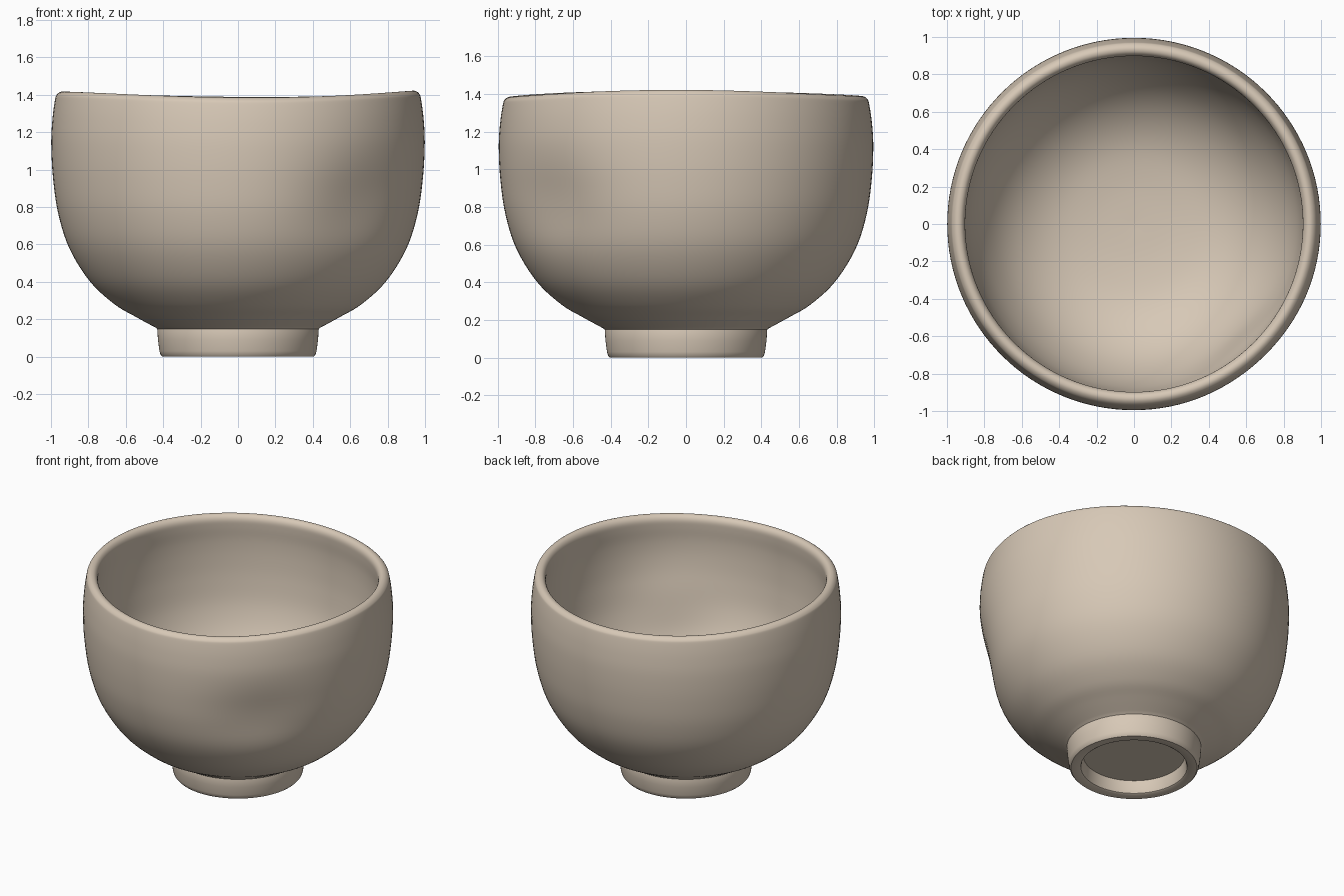
import bpy, bmesh, math

if "Cube" in bpy.data.objects:
    bpy.data.objects.remove(bpy.data.objects["Cube"])

SEG = 128


def smooth_curve(pts, n=5):
    """Catmull-Rom interpolation through the profile points."""
    out = []
    for i in range(len(pts) - 1):
        p0, p1 = pts[max(i - 1, 0)], pts[i]
        p2, p3 = pts[i + 1], pts[min(i + 2, len(pts) - 1)]
        for k in range(n):
            t = k / n
            out.append(tuple(
                0.5 * (2 * b + (c - a) * t + (2 * a - 5 * b + 4 * c - d) * t * t
                       + (3 * b - a - 3 * c + d) * t ** 3)
                for a, b, c, d in zip(p0, p1, p2, p3)))
    return out + [pts[-1]]


def hand_shape(r, z, a):
    """Gentle hand-made irregularity: wavy rim and a thumb dent at front right."""
    w = min(max(z / 1.4, 0), 1.05) ** 3
    da = (a + math.radians(47) + math.pi) % (2 * math.pi) - math.pi
    dent = 0.045 * math.exp(-(da / 0.36) ** 2 - ((z - 0.80) / 0.25) ** 2)
    r = r * (1 + 0.003 * w * math.cos(2 * a)) - dent * min(r, 1)
    return r, z + w * (0.016 * math.cos(2 * a) + 0.003 * math.cos(3 * a + 0.6))


def lathe(name, profile, closed=False, deform=None):
    bm = bmesh.new()
    rings = []
    for r, z in profile:
        if r < 1e-5:
            rings.append([bm.verts.new((0, 0, z))])
            continue
        ring = []
        for i in range(SEG):
            a = 2 * math.pi * i / SEG
            rr, zz = deform(r, z, a) if deform else (r, z)
            ring.append(bm.verts.new((rr * math.cos(a), rr * math.sin(a), zz)))
        rings.append(ring)
    pairs = list(zip(rings, rings[1:]))
    if closed:
        pairs.append((rings[-1], rings[0]))
    for lo, hi in pairs:
        for i in range(SEG):
            j = (i + 1) % SEG
            if len(lo) == 1:
                bm.faces.new((lo[0], hi[j], hi[i]))
            elif len(hi) == 1:
                bm.faces.new((lo[i], lo[j], hi[0]))
            else:
                bm.faces.new((lo[i], lo[j], hi[j], hi[i]))
    bmesh.ops.recalc_face_normals(bm, faces=bm.faces)
    me = bpy.data.meshes.new(name)
    bm.to_mesh(me)
    bm.free()
    ob = bpy.data.objects.new(name, me)
    bpy.context.collection.objects.link(ob)
    bpy.ops.object.select_all(action='DESELECT')
    ob.select_set(True)
    bpy.context.view_layer.objects.active = ob
    bpy.ops.object.shade_smooth_by_angle(angle=math.radians(35))
    clay = bpy.data.materials.get("clay") or bpy.data.materials.new("clay")
    clay.diffuse_color = (0.68, 0.58, 0.47, 1)
    clay.use_nodes = True
    clay.node_tree.nodes["Principled BSDF"].inputs["Base Color"].default_value = clay.diffuse_color
    me.materials.append(clay)
    return ob


# Bowl: underside, outer wall, rounded lip, inner wall and floor
outer = smooth_curve([
    (0.44, 0.155), (0.55, 0.215), (0.66, 0.28), (0.79, 0.40), (0.90, 0.575),
    (0.96, 0.76), (0.988, 0.95), (0.997, 1.13), (0.99, 1.26), (0.976, 1.36),
    (0.966, 1.388), (0.943, 1.403), (0.918, 1.397), (0.902, 1.37),
    (0.902, 1.32), (0.91, 1.22), (0.91, 1.10), (0.90, 0.95), (0.872, 0.77),
    (0.81, 0.60), (0.71, 0.445), (0.58, 0.33), (0.42, 0.255), (0.22, 0.22),
    (0.0, 0.21)])
lathe("bowl", [(0.0, 0.09), (0.36, 0.09)] + outer, deform=hand_shape)

# Foot ring with a hollow centre
lathe("foot_ring", [
    (0.425, 0.17), (0.432, 0.15), (0.428, 0.09), (0.42, 0.03), (0.414, 0.01),
    (0.405, 0.0), (0.352, 0.0), (0.342, 0.006), (0.335, 0.025), (0.325, 0.10),
    (0.325, 0.17)], closed=True)
